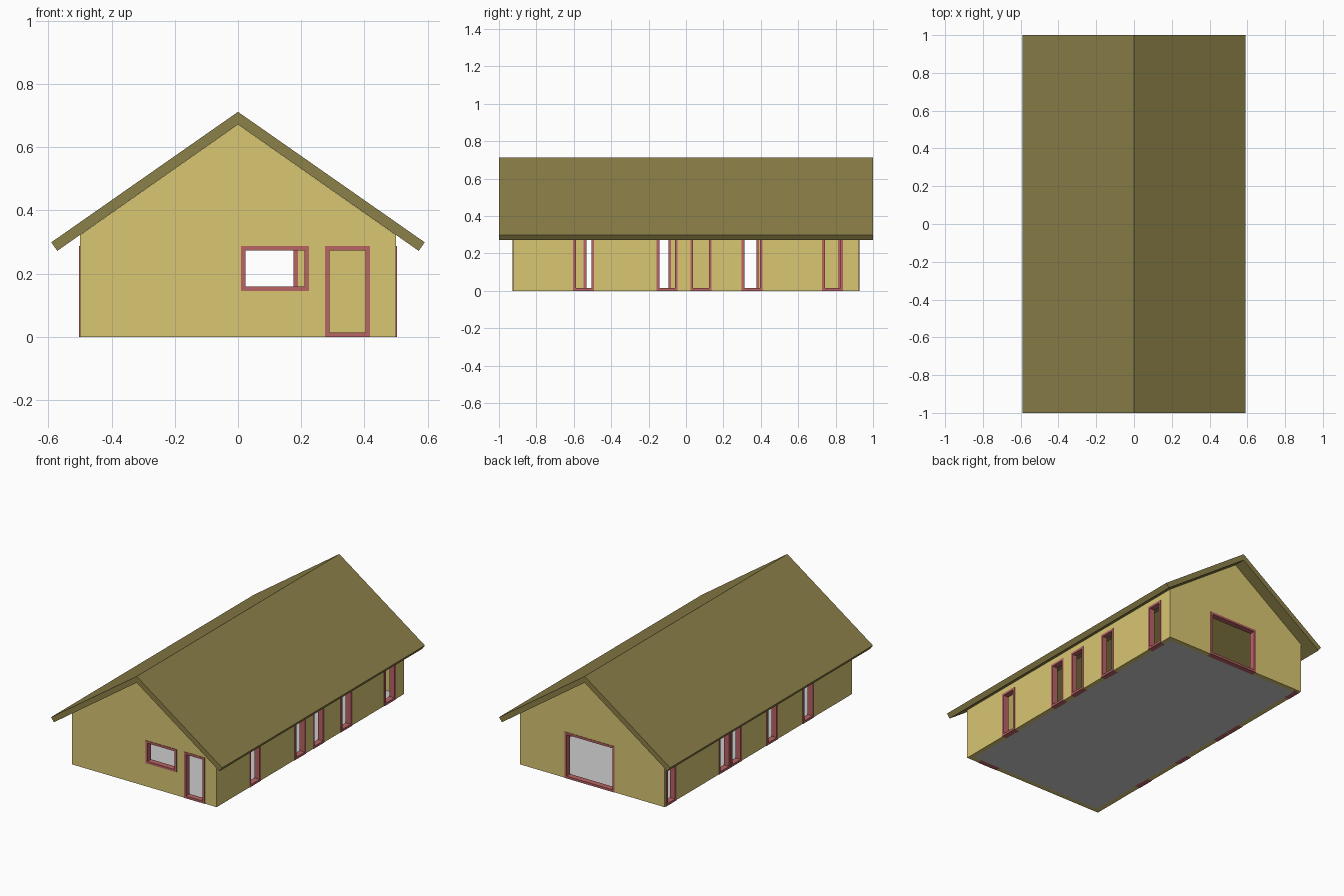
import bpy, bmesh
from mathutils import Vector

if "Cube" in bpy.data.objects:
    bpy.data.objects.remove(bpy.data.objects["Cube"])

HX, HY, T = 0.5, 0.925, 0.03      # wall half sizes and thickness
TOP, BAR = 0.287, 0.014           # opening head height, frame bar width
PROUD = 0.003                     # how far frames stand out from the wall


def material(name, rgb):
    m = bpy.data.materials.new(name)
    m.diffuse_color = (*rgb, 1)
    m.use_nodes = True
    m.node_tree.nodes["Principled BSDF"].inputs["Base Color"].default_value = m.diffuse_color
    return m


wall_mat = material("wall_yellow", (0.69, 0.57, 0.17))
roof_mat = material("roof_olive", (0.26, 0.215, 0.065))
frame_mat = material("frame_red", (0.48, 0.127, 0.127))


def finish(bm, name, mat=None):
    bmesh.ops.recalc_face_normals(bm, faces=bm.faces)
    me = bpy.data.meshes.new(name)
    bm.to_mesh(me)
    bm.free()
    ob = bpy.data.objects.new(name, me)
    bpy.context.collection.objects.link(ob)
    if mat:
        me.materials.append(mat)
    return ob


def add_box(bm, lo, hi):
    lo, hi = Vector(lo), Vector(hi)
    verts = bmesh.ops.create_cube(bm, size=1)["verts"]
    for v in verts:
        v.co = (lo + hi) / 2 + v.co * (hi - lo)


def extrude_profile(points, half_y, name, mat):
    bm = bmesh.new()
    face = bm.faces.new([bm.verts.new((x, -half_y, z)) for x, z in points])
    ext = bmesh.ops.extrude_face_region(bm, geom=[face])["geom"]
    moved = [g for g in ext if isinstance(g, bmesh.types.BMVert)]
    bmesh.ops.translate(bm, verts=moved, vec=(0, 2 * half_y, 0))
    return finish(bm, name, mat)


def wall_box(bm, side, a0, a1, z0, z1, out, depth):
    """Box in a wall: a0..a1 along it, from 'out' outside to 'depth' inside."""
    half = HY if side in ("front", "back") else HX
    s = -1 if side in ("front", "left") else 1
    d0, d1 = sorted((s * (half + out), s * (half - depth)))
    if side in ("front", "back"):
        add_box(bm, (a0, d0, z0), (a1, d1, z1))
    else:
        add_box(bm, (d0, a0, z0), (d1, a1, z1))


# openings: wall, start, end, sill height
openings = [("front", 0.01, 0.225, 0.145), ("front", 0.275, 0.418, 0),
            ("back", -0.155, 0.19, 0)]
openings += [("right", y, y + 0.112, 0) for y in (-0.603, -0.157, 0.024, 0.298, 0.728)]
openings += [("left", y, y + 0.11, 0) for y in (-0.547, -0.19, 0.165, 0.28)]
openings += [("left", 0.812, 0.912, 0)]

# walls: gabled solid, hollowed, then pierced
walls = extrude_profile([(-HX, 0), (HX, 0), (HX, 0.322), (0, 0.672), (-HX, 0.322)],
                        HY, "walls", wall_mat)
hollow = bmesh.new()
add_box(hollow, (-HX + T, -HY + T, -0.1), (HX - T, HY - T, 1))
holes = bmesh.new()
for side, a0, a1, z0 in openings:
    wall_box(holes, side, a0, a1, z0 if z0 else -0.05, TOP, 0.03, T + 0.005)
bpy.context.view_layer.objects.active = walls
for cutter in (finish(hollow, "hollow_cutter"), finish(holes, "opening_cutter")):
    cutter.hide_render = True
    mod = walls.modifiers.new(cutter.name, 'BOOLEAN')
    mod.operation, mod.solver, mod.object = 'DIFFERENCE', 'EXACT', cutter
    bpy.ops.object.modifier_apply(modifier=mod.name)
    bpy.data.objects.remove(cutter)

# door and window frames
for i, (side, a0, a1, z0) in enumerate(openings):
    bm = bmesh.new()
    for p0, p1, q0, q1 in ((a0, a0 + BAR, z0, TOP), (a1 - BAR, a1, z0, TOP),
                           (a0 + BAR, a1 - BAR, z0, z0 + BAR),
                           (a0 + BAR, a1 - BAR, TOP - BAR, TOP)):
        wall_box(bm, side, p0, p1, q0, q1, PROUD, T + PROUD)
    kind = "window" if z0 else "door"
    finish(bm, f"{side}_{kind}_frame_{i}", frame_mat)

# roof: one chevron slab with square-cut eaves
extrude_profile([(0, 0.712), (0.591, 0.299), (0.572, 0.272), (0, 0.672),
                 (-0.572, 0.272), (-0.591, 0.299)], 1.0, "roof", roof_mat)

# floor slab
floor = bmesh.new()
add_box(floor, (-HX + T, -HY + T, 0), (HX - T, HY - T, 0.006))
finish(floor, "floor")
